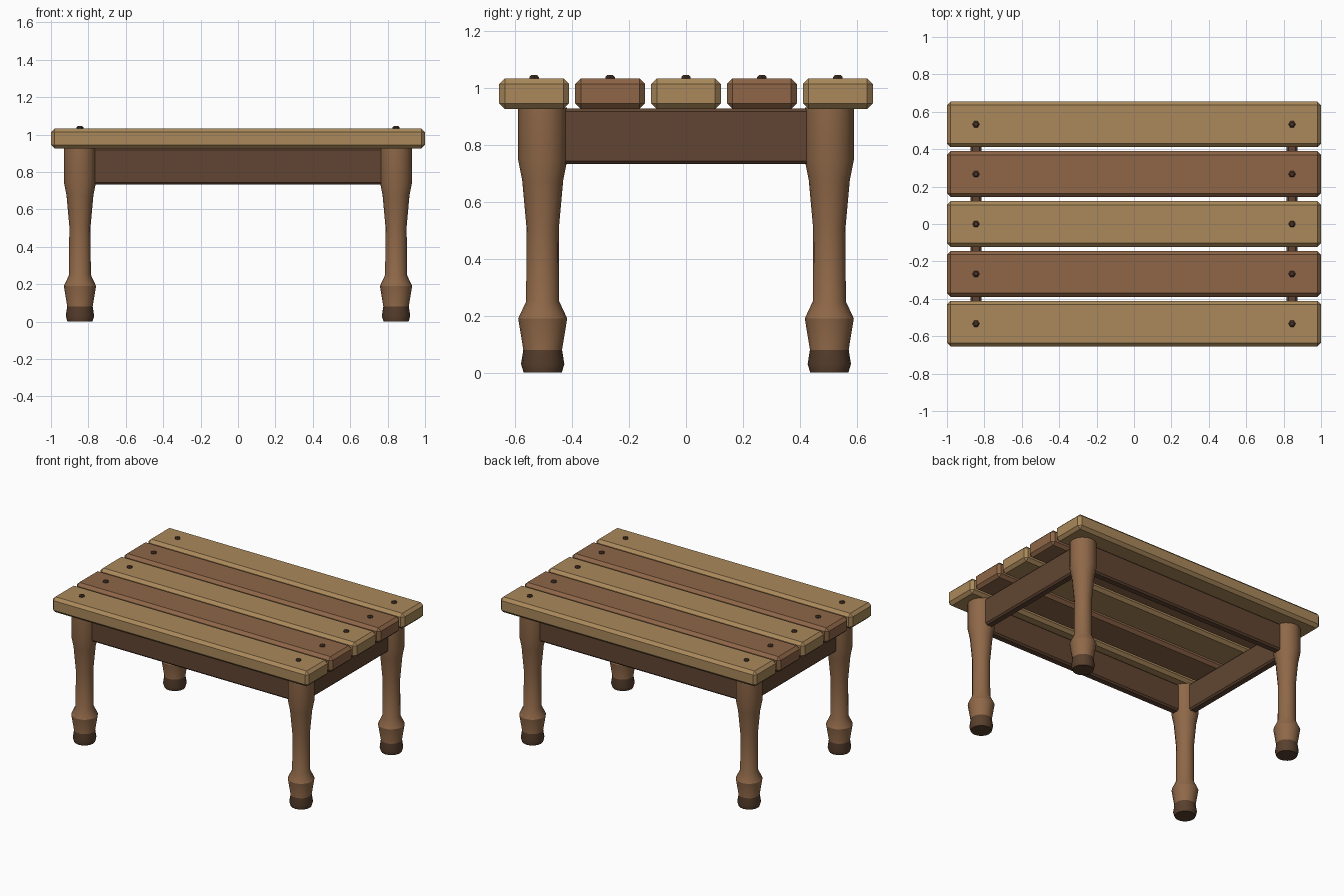
import bpy, bmesh, math

if "Cube" in bpy.data.objects:
    bpy.data.objects.remove(bpy.data.objects["Cube"])


def material(name, rgb):
    lin = [((c / 255 + 0.055) / 1.055) ** 2.4 for c in rgb]
    m = bpy.data.materials.new(name)
    m.diffuse_color = (*lin, 1)
    m.use_nodes = True
    m.node_tree.nodes["Principled BSDF"].inputs["Base Color"].default_value = m.diffuse_color
    return m


light_wood = material("light wood", (170, 137, 91))
brown_wood = material("brown wood", (142, 102, 71))
leg_wood = material("leg wood", (143, 104, 72))
dark_wood = material("dark wood", (97, 69, 50))
foot_wood = material("foot wood", (88, 63, 45))
bolt_metal = material("dark bolt", (76, 54, 42))


def add_object(name, bm, mats):
    mesh = bpy.data.meshes.new(name)
    bmesh.ops.recalc_face_normals(bm, faces=bm.faces[:])
    bm.to_mesh(mesh)
    bm.free()
    for m in mats:
        mesh.materials.append(m)
    ob = bpy.data.objects.new(name, mesh)
    bpy.context.collection.objects.link(ob)
    return ob


def chamfered_box(name, center, size, chamfer, mat):
    bm = bmesh.new()
    bmesh.ops.create_cube(bm, size=1)
    for v in bm.verts:
        v.co = [c + s * k for c, s, k in zip(center, size, v.co)]
    bmesh.ops.bevel(bm, geom=bm.edges[:], offset=chamfer, segments=1,
                    affect='EDGES', profile=0.5)
    return add_object(name, bm, [mat])


def turned(name, x, y, profile, sides, mats, split_z=None):
    """Closed solid of revolution from (radius, z) rings."""
    bm = bmesh.new()
    rings = [[bm.verts.new((x + r * math.cos(2 * math.pi * i / sides),
                            y + r * math.sin(2 * math.pi * i / sides), z))
              for i in range(sides)] for r, z in profile]
    for a, b in zip(rings, rings[1:]):
        for i in range(sides):
            j = (i + 1) % sides
            bm.faces.new((a[i], a[j], b[j], b[i]))
    bm.faces.new(rings[0][::-1])
    bm.faces.new(rings[-1])
    if split_z is not None:
        for f in bm.faces:
            f.material_index = int(f.calc_center_median().z < split_z)
    return add_object(name, bm, mats)


LEG_X, LEG_Y = 0.845, 0.503
LEG = [(0.067, 0), (0.076, 0.03), (0.068, 0.08), (0.086, 0.19), (0.058, 0.25),
       (0.057, 0.51), (0.072, 0.675), (0.086, 0.745), (0.086, 0.93)]

# Turned legs with dark feet
for sx in (-1, 1):
    for sy in (-1, 1):
        leg = turned("leg", sx * LEG_X, sy * LEG_Y, LEG, 16,
                     [leg_wood, foot_wood], 0.08)
        bpy.ops.object.select_all(action='DESELECT')
        leg.select_set(True)
        bpy.context.view_layer.objects.active = leg
        bpy.ops.object.shade_smooth_by_angle(angle=math.radians(30))

# Rails between the legs
for s in (-1, 1):
    chamfered_box("long_rail", (0, s * LEG_Y, 0.83), (2 * LEG_X, 0.06, 0.195),
                  0.011, dark_wood)
    chamfered_box("short_rail", (s * LEG_X, 0, 0.83), (0.06, 2 * LEG_Y, 0.195),
                  0.011, dark_wood)

# Table top planks in alternating colours, with a bolt at each end
for i in range(5):
    y = (i - 2) * 0.2665
    chamfered_box("plank", (0, y, 0.979), (2, 0.245, 0.108), 0.02,
                  brown_wood if i % 2 else light_wood)
    for sx in (-1, 1):
        turned("bolt", sx * LEG_X, y,
               [(0.019, 1.02), (0.019, 1.038), (0.011, 1.045)], 6, [bolt_metal])
